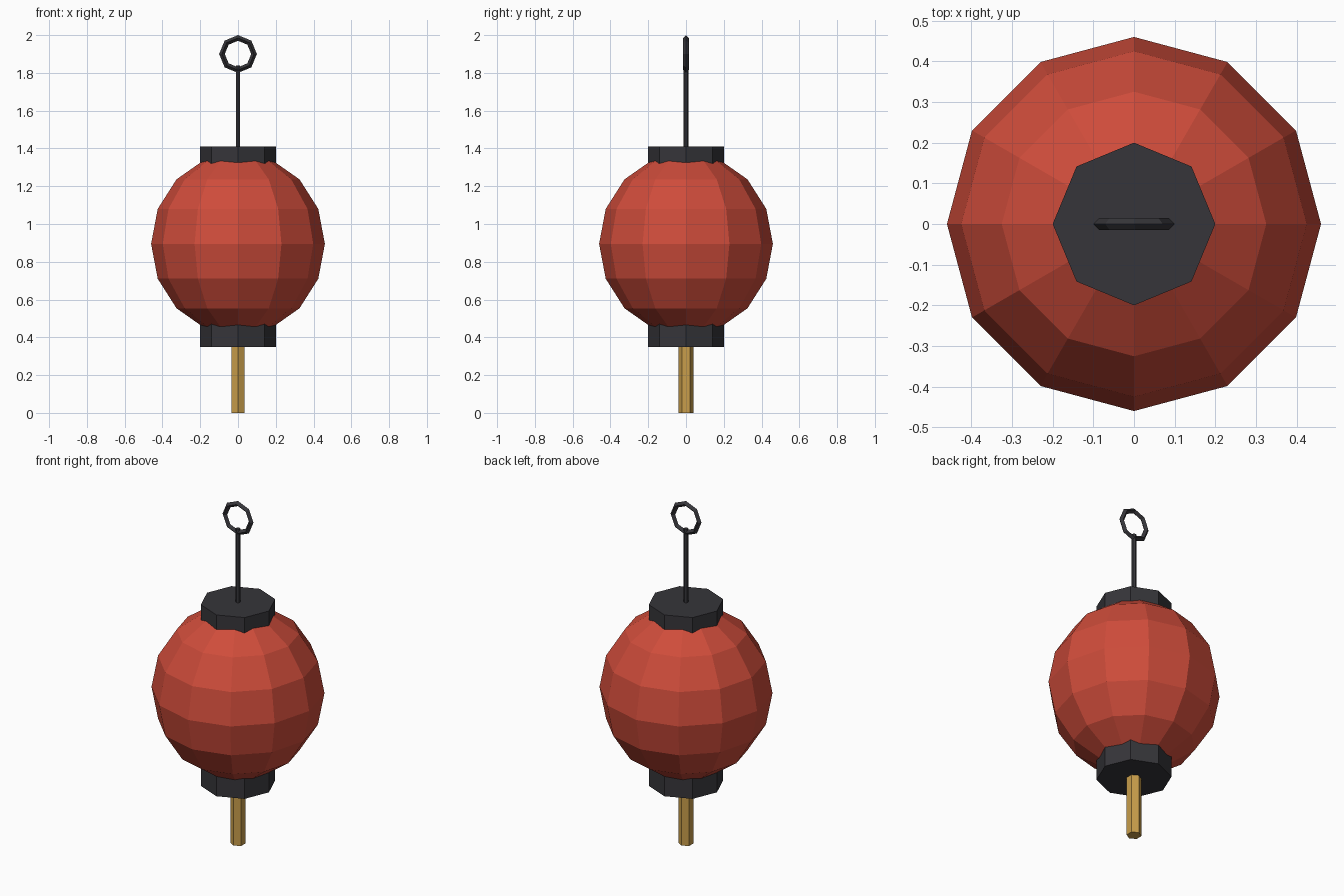
import bpy
from math import pi

cube = bpy.data.objects.get("Cube")
if cube:
    bpy.data.objects.remove(cube, do_unlink=True)


def make_material(name, rgb):
    mat = bpy.data.materials.new(name)
    mat.use_nodes = True
    mat.diffuse_color = (*rgb, 1)
    bsdf = next(n for n in mat.node_tree.nodes if n.type == 'BSDF_PRINCIPLED')
    bsdf.inputs["Base Color"].default_value = (*rgb, 1)
    return mat


red = make_material("red paper", (0.62, 0.072, 0.043))
dark = make_material("dark metal", (0.037, 0.036, 0.042))
gold = make_material("gold tassel", (0.58, 0.34, 0.07))


def finish(name, mat):
    obj = bpy.context.object
    obj.name = name
    obj.data.materials.append(mat)
    return obj


def prism(name, sides, radius, bottom, top, mat):
    # Primitive cylinders start with a corner on the y axis
    bpy.ops.mesh.primitive_cylinder_add(
        vertices=sides, radius=radius, depth=top - bottom,
        location=(0, 0, (bottom + top) / 2))
    return finish(name, mat)


# Faceted paper body, slightly taller than wide
bpy.ops.mesh.primitive_uv_sphere_add(
    segments=12, ring_count=8, radius=0.46, location=(0, 0, 0.895))
body = finish("lantern_body", red)
body.scale.z = 1.05

# Octagonal end caps
prism("top_cap", 8, 0.2, 1.3, 1.41, dark)
prism("bottom_cap", 8, 0.2, 0.35, 0.49, dark)

# Tassel below and hanging rod above
prism("tassel", 6, 0.04, 0, 0.36, gold)
prism("hanging_rod", 6, 0.013, 1.4, 1.84, dark)

# Upright hanging ring
bpy.ops.mesh.primitive_torus_add(
    major_segments=8, minor_segments=4, major_radius=0.085,
    minor_radius=0.015, location=(0, 0, 1.9), rotation=(pi / 2, 0, 0))
finish("hanging_ring", dark)
